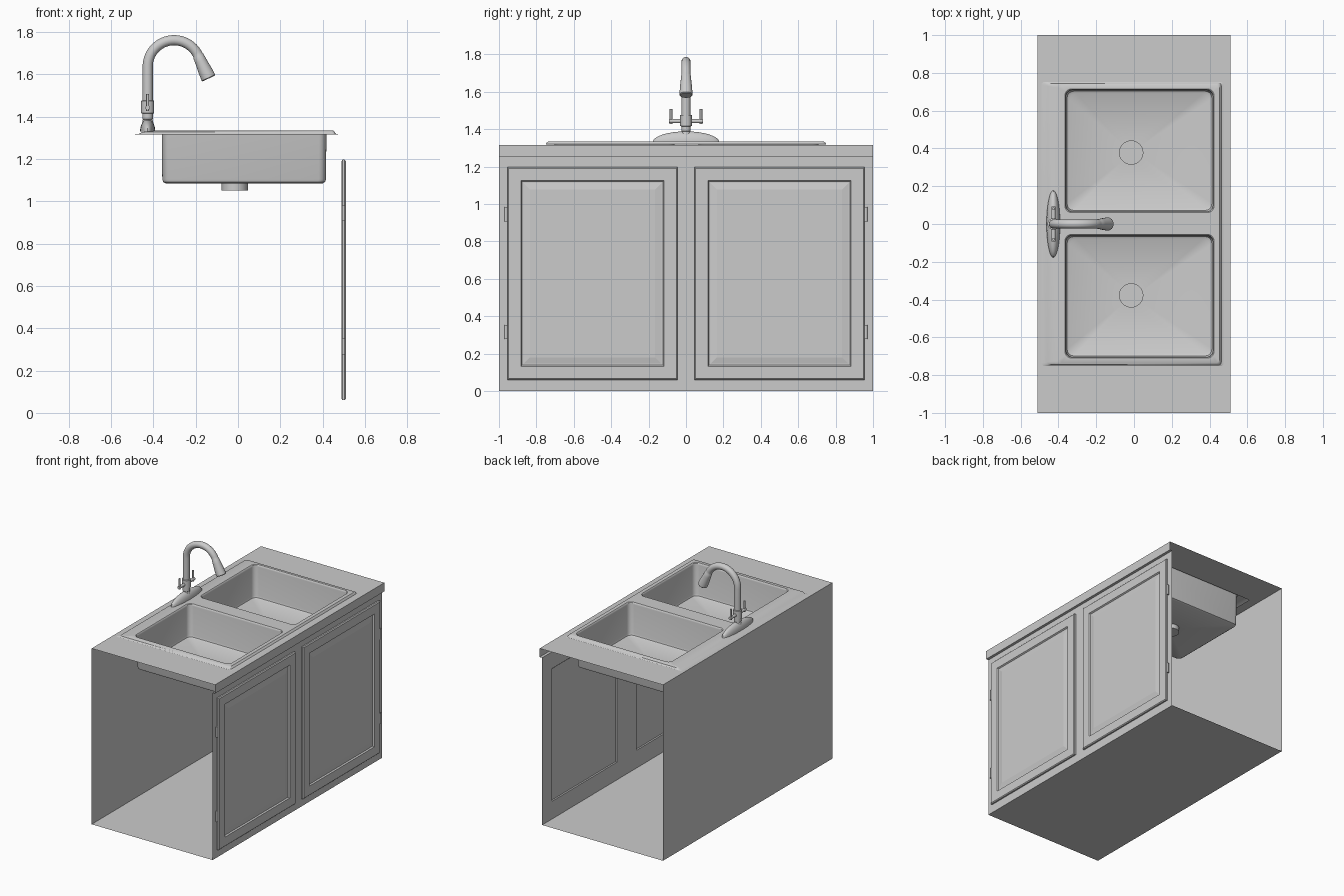
import bpy, bmesh, math
from mathutils import Vector

if "Cube" in bpy.data.objects:
    bpy.data.objects.remove(bpy.data.objects["Cube"])

grey = bpy.data.materials.new("light grey")
grey.diffuse_color = (0.6, 0.6, 0.6, 1)
grey.use_nodes = True
grey.node_tree.nodes["Principled BSDF"].inputs["Base Color"].default_value = grey.diffuse_color


def finish(bm, name, smooth=True):
    bmesh.ops.recalc_face_normals(bm, faces=bm.faces[:])
    me = bpy.data.meshes.new(name)
    bm.to_mesh(me)
    bm.free()
    ob = bpy.data.objects.new(name, me)
    bpy.context.collection.objects.link(ob)
    me.materials.append(grey)
    if smooth:
        bpy.ops.object.select_all(action='DESELECT')
        ob.select_set(True)
        bpy.context.view_layer.objects.active = ob
        bpy.ops.object.shade_smooth_by_angle(angle=math.radians(35))
    return ob


def rect(x0, x1, y0, y1, r=0.0, n=5):
    """Rectangle outline with optional rounded corners."""
    if r == 0:
        return [(x0, y0), (x1, y0), (x1, y1), (x0, y1)]
    pts = []
    for k, (cx, cy) in enumerate([(x1 - r, y1 - r), (x0 + r, y1 - r), (x0 + r, y0 + r), (x1 - r, y0 + r)]):
        for i in range(n + 1):
            a = (k + i / n) * math.pi / 2
            pts.append((cx + r * math.cos(a), cy + r * math.sin(a)))
    return pts


def ring(bm, pts):
    return [bm.verts.new(p) for p in pts]


def bridge(bm, a, b):
    n = len(a)
    for i in range(n):
        bm.faces.new((a[i], a[(i + 1) % n], b[(i + 1) % n], b[i]))


def fill(bm, rings, normal):
    """Fill an outline, leaving the inner rings as holes."""
    edges = []
    for r in rings:
        for i in range(len(r)):
            pair = (r[i], r[(i + 1) % len(r)])
            edges.append(bm.edges.get(pair) or bm.edges.new(pair))
    bmesh.ops.triangle_fill(bm, use_beauty=True, edges=edges, normal=normal)


def sweep(name, path, n=20):
    """Round tube through (point, radius) pairs, capped at both ends."""
    bm = bmesh.new()
    rings = []
    for i, (p, r) in enumerate(path):
        d = (Vector(path[min(i + 1, len(path) - 1)][0]) - Vector(path[max(i - 1, 0)][0])).normalized()
        u = d.cross(Vector((0, 1, 0)) if abs(d.y) < 0.9 else Vector((1, 0, 0))).normalized()
        v = d.cross(u)
        rings.append(ring(bm, [Vector(p) + r * (u * math.cos(t) + v * math.sin(t))
                               for t in [2 * math.pi * k / n for k in range(n)]]))
    for a, b in zip(rings, rings[1:]):
        bridge(bm, a, b)
    bm.faces.new(rings[0])
    bm.faces.new(rings[-1])
    return finish(bm, name)


# Cabinet shell: open-ended sheet (back and floor)
bm = bmesh.new()
prof = [(-0.51, 1.315), (-0.51, 0), (0.49, 0)]
a, b = [ring(bm, [(x, y, z) for x, z in prof]) for y in (-1, 1)]
for i in range(2):
    bm.faces.new((a[i], a[i + 1], b[i + 1], b[i]))
finish(bm, "cabinet_shell", False)

# Face frame with two door openings
bm = bmesh.new()
rs = [ring(bm, [(0.49, y, z) for y, z in rect(*q)])
      for q in [(-1, 1, 0, 1.25), (-0.945, -0.06, 0.07, 1.19), (0.06, 0.945, 0.07, 1.19)]]
fill(bm, rs, (1, 0, 0))
finish(bm, "face_frame", False)

# Countertop sheet with sink cut-out and front lip
bm = bmesh.new()
rs = [ring(bm, [(x, y, 1.315) for x, y in rect(*q)])
      for q in [(-0.51, 0.51, -1, 1), (-0.44, 0.44, -0.73, 0.73)]]
fill(bm, rs, (0, 0, 1))
a, b = [ring(bm, [(0.51, y, 1.315), (0.51, y, 1.25), (0.49, y, 1.25)]) for y in (-1, 1)]
for i in range(2):
    bm.faces.new((a[i], a[i + 1], b[i + 1], b[i]))
bmesh.ops.remove_doubles(bm, verts=bm.verts[:], dist=1e-4)
finish(bm, "countertop", False)

# Double sink: raised rim, two basins with sunken drains
bm = bmesh.new()
rim = [ring(bm, [(x, y, z) for x, y in rect(*q, 0.015, 3)]) for q, z in [
    ((-0.49, 0.475, -0.752, 0.752), 1.317),
    ((-0.465, 0.462, -0.748, 0.748), 1.320),
    ((-0.455, 0.457, -0.745, 0.745), 1.328),
    ((-0.40, 0.452, -0.735, 0.735), 1.334)]]
for a, b in zip(rim, rim[1:]):
    bridge(bm, a, b)
tops = []
for y0, y1 in [(-0.71, -0.055), (0.06, 0.715)]:
    levels = [(0, 1.334), (0.004, 1.330), (0.006, 1.32), (0.008, 1.105), (0.012, 1.092), (0.024, 1.085)]
    rs = [ring(bm, [(x, y, z) for x, y in rect(-0.366 + d, 0.424 - d, y0 + d, y1 - d, 0.035)])
          for d, z in levels]
    for a, b in zip(rs, rs[1:]):
        bridge(bm, a, b)
    tops.append(rs[0])
    cy = math.copysign(0.378, y0)
    hole, base = [ring(bm, [(-0.015 + 0.062 * math.cos(k * math.pi / 16), cy + 0.062 * math.sin(k * math.pi / 16), z)
                            for k in range(32)]) for z in (1.085, 1.052)]
    bridge(bm, hole, base)
    bm.faces.new(base)
    fill(bm, [rs[-1], hole], (0, 0, 1))
fill(bm, [rim[-1]] + tops, (0, 0, 1))
finish(bm, "double_sink")

# Doors: rounded edge, frame, groove and raised panel on both faces
for s, side in [(-1, "left"), (1, "right")]:
    bm = bmesh.new()
    front = [(0, 0.504), (0.006, 0.510), (0.072, 0.510), (0.078, 0.500), (0.086, 0.500), (0.12, 0.506)]
    back = [(0.12, 0.496), (0.078, 0.496), (0.072, 0.490), (0.006, 0.490), (0, 0.494)]
    rs = [ring(bm, [(x, s * y, z) for y, z in rect(0.045 + d, 0.955 - d, 0.06 + d, 1.197 - d)])
          for d, x in back + front]
    for a, b in zip(rs, rs[1:]):
        bridge(bm, a, b)
    bm.faces.new(rs[0])
    bm.faces.new(rs[-1])
    finish(bm, side + "_door", False)
    # Hinges
    for i, z in enumerate((0.315, 0.945)):
        sweep(f"{side}_hinge_{i}", [((0.499, s * 0.962, z - 0.038), 0.008), ((0.499, s * 0.962, z + 0.038), 0.008)], 12)

# Tap base plate: flattened half dome
bm = bmesh.new()
bmesh.ops.create_uvsphere(bm, u_segments=32, v_segments=16, radius=1)
bmesh.ops.bisect_plane(bm, geom=bm.verts[:] + bm.edges[:] + bm.faces[:], plane_co=(0, 0, 0),
                       plane_no=(0, 0, -1), clear_outer=True)
for v in bm.verts:
    v.co = (-0.427 + v.co.x * 0.036, v.co.y * 0.178, 1.33 + v.co.z * 0.058)
finish(bm, "tap_base")

# Tap body
X = -0.427
sweep("tap_body", [((X, 0, z), r) for z, r in [
    (1.33, 0.036), (1.36, 0.029), (1.388, 0.023), (1.39, 0.025), (1.415, 0.025),
    (1.417, 0.031), (1.475, 0.031), (1.477, 0.025)]], 24)

# Gooseneck spout with flared spray head
path = [((X, 0, 1.47), 0.024), ((X, 0, 1.55), 0.024)]
cx, cz, R = -0.302, 1.637, 0.125
for i in range(25):
    t = math.radians(180 - i * 155 / 24)
    path.append(((cx + R * math.cos(t), 0, cz + R * math.sin(t)), 0.024))
end = Vector(path[-1][0])
d = Vector((math.sin(math.radians(25)), 0, -math.cos(math.radians(25))))
for k, r in [(0.004, 0.026), (0.03, 0.028), (0.08, 0.033), (0.116, 0.035), (0.12, 0.032)]:
    path.append((tuple(end + d * k), r))
sweep("spout", path, 24)

# Crossbar and lever handles
sweep("handle_bar", [((X, -0.092, 1.443), 0.011), ((X, 0.092, 1.443), 0.011)], 16)
for s, side in [(-1, "left"), (1, "right")]:
    sweep(side + "_lever", [((X, s * 0.08, 1.428), 0.007), ((X, s * 0.08, 1.508), 0.007)], 12)
